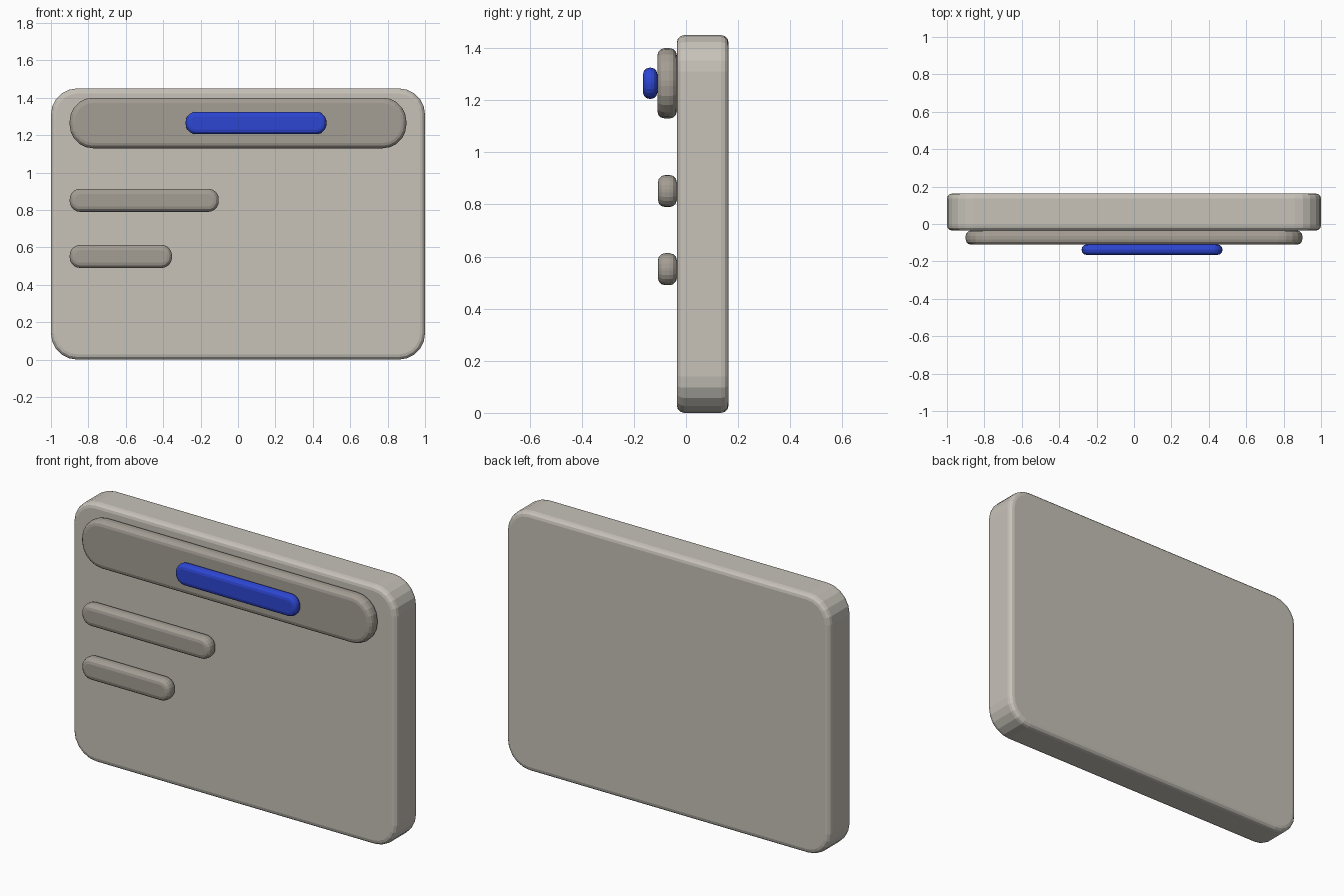
import bpy, bmesh, math

if "Cube" in bpy.data.objects:
    bpy.data.objects.remove(bpy.data.objects["Cube"])


def material(name, rgb):
    m = bpy.data.materials.new(name)
    m.diffuse_color = (*rgb, 1.0)
    m.use_nodes = True
    m.node_tree.nodes["Principled BSDF"].inputs["Base Color"].default_value = m.diffuse_color
    return m


def outline(x0, x1, z0, z1, r, segs):
    """Rounded rectangle in the xz plane."""
    corners = [(x1 - r, z1 - r, 0), (x0 + r, z1 - r, 90),
               (x0 + r, z0 + r, 180), (x1 - r, z0 + r, 270)]
    pts = []
    for cx, cz, start in corners:
        for i in range(segs + 1):
            a = math.radians(start + 90 * i / segs)
            pts.append((cx + r * math.cos(a), cz + r * math.sin(a)))
    return pts


def rounded_slab(name, x, z, y, radius, edge, mat, segs=5, edge_segs=3):
    """Slab with rounded corners and rounded front and back rims."""
    # Rim profile: inset from the outline, and y position
    arc = [(edge * (1 - math.sin(t)), edge * (1 - math.cos(t)))
           for t in (math.pi / 2 * i / edge_segs for i in range(edge_segs + 1))]
    profile = [(d, y[0] + h) for d, h in arc]
    profile += [(d, y[1] - h) for d, h in reversed(arc)]

    bm = bmesh.new()
    rings = []
    for d, py in profile:
        pts = outline(x[0] + d, x[1] - d, z[0] + d, z[1] - d, radius - d, segs)
        rings.append([bm.verts.new((px, py, pz)) for px, pz in pts])
    n = len(rings[0])
    for a, b in zip(rings, rings[1:]):
        for i in range(n):
            j = (i + 1) % n
            bm.faces.new((a[i], a[j], b[j], b[i]))
    bm.faces.new(rings[0])
    bm.faces.new(rings[-1])
    bmesh.ops.recalc_face_normals(bm, faces=bm.faces)

    mesh = bpy.data.meshes.new(name)
    bm.to_mesh(mesh)
    bm.free()
    mesh.materials.append(mat)
    obj = bpy.data.objects.new(name, mesh)
    bpy.context.collection.objects.link(obj)
    return obj


light = material("light_warm_grey", (0.57, 0.54, 0.485))
dark = material("dark_warm_grey", (0.37, 0.34, 0.295))
blue = material("bright_blue", (0.026, 0.062, 0.65))

# Main board
rounded_slab("panel", (-1, 1), (0, 1.45), (-0.035, 0.163), 0.14, 0.028, light)

# Header strip and the coloured pill on it
rounded_slab("header_bar", (-0.9, 0.9), (1.13, 1.4), (-0.11, -0.035), 0.125, 0.028, dark)
rounded_slab("header_pill", (-0.28, 0.473), (1.205, 1.325), (-0.165, -0.11), 0.055, 0.025, blue)

# Text line bars
for name, right, low in (("upper_line", -0.103, 0.79), ("lower_line", -0.353, 0.49)):
    rounded_slab(name, (-0.9, right), (low, low + 0.123), (-0.108, -0.035), 0.056, 0.028, dark)
